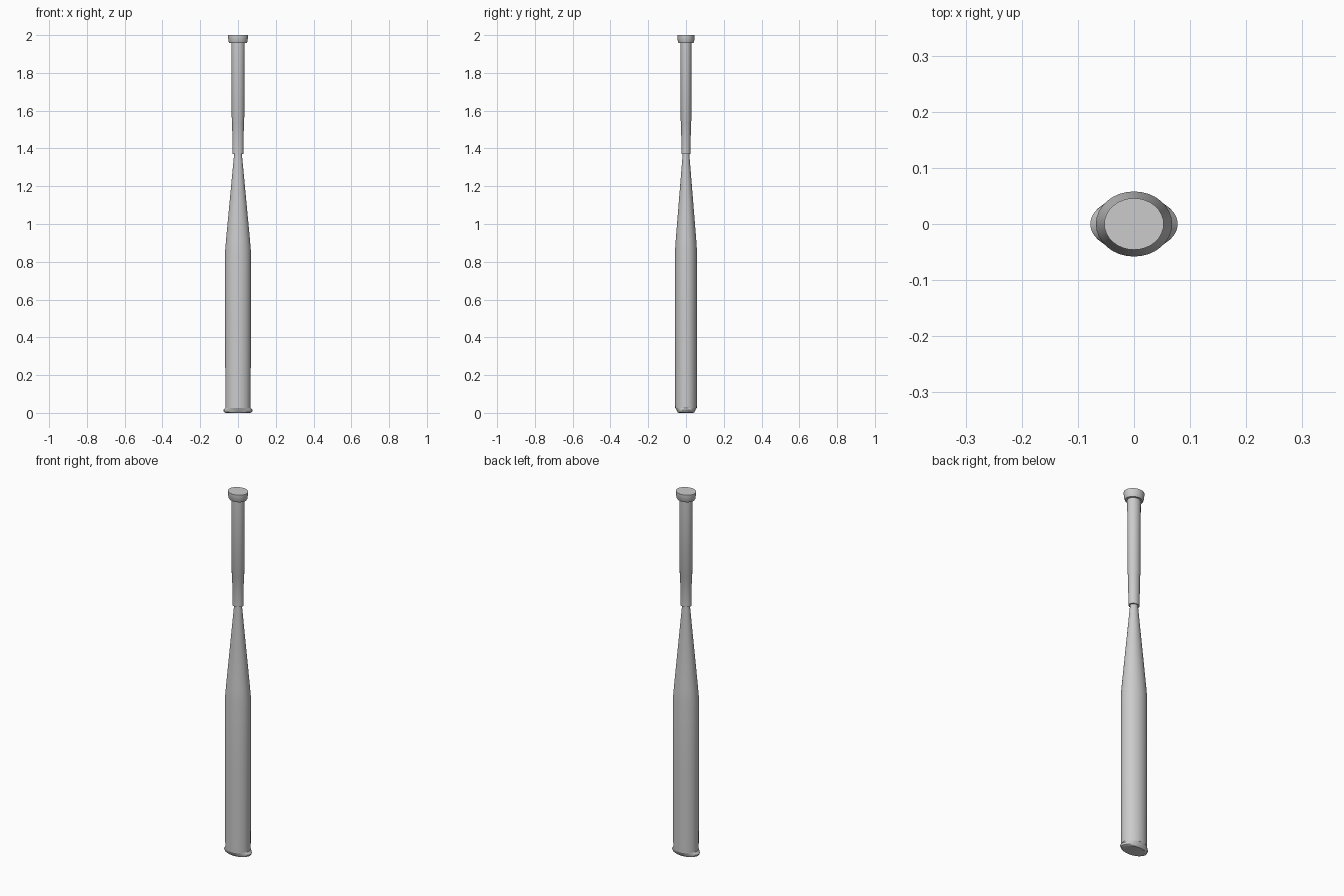
import bpy, bmesh, math

if "Cube" in bpy.data.objects:
    bpy.data.objects.remove(bpy.data.objects["Cube"])

SIDES = 32


def lathe(name, rings, cap_bottom=True, cap_top=True):
    """Stack of elliptical rings (half width x, half depth y, z)."""
    bm = bmesh.new()
    loops = []
    for rx, ry, z in rings:
        loops.append([bm.verts.new((rx * math.cos(2 * math.pi * i / SIDES),
                                    ry * math.sin(2 * math.pi * i / SIDES), z))
                      for i in range(SIDES)])
    for a, b in zip(loops, loops[1:]):
        for i in range(SIDES):
            j = (i + 1) % SIDES
            bm.faces.new((a[i], a[j], b[j], b[i]))
    if cap_bottom:
        bm.faces.new(loops[0][::-1])
    if cap_top:
        bm.faces.new(loops[-1])
    bmesh.ops.recalc_face_normals(bm, faces=bm.faces)
    mesh = bpy.data.meshes.new(name)
    bm.to_mesh(mesh)
    bm.free()
    obj = bpy.data.objects.new(name, mesh)
    bpy.context.collection.objects.link(obj)
    bpy.ops.object.select_all(action='DESELECT')
    obj.select_set(True)
    bpy.context.view_layer.objects.active = obj
    bpy.ops.object.shade_smooth_by_angle(angle=math.radians(30))
    return obj


# Barrel tapering into the neck
lathe("barrel", [(.067, .057, .025), (.068, .058, .45), (.068, .058, .86),
                 (.063, .054, .92), (.021, .018, 1.365), (.021, .018, 1.38)])

# End cap: wide across x, pulled in across y
lathe("end_cap", [(.066, .040, 0), (.074, .045, .004), (.078, .049, .014),
                  (.067, .057, .027)])

# Grip sleeve: lower wrap and slightly thicker upper wrap
lathe("grip", [(.029, .024, 1.37), (.031, .026, 1.54), (.033, .028, 1.545),
               (.035, .030, 1.965)])

# Knob flaring towards the flat top
lathe("knob", [(.046, .039, 1.957), (.050, .043, 1.965), (.053, .046, 1.99),
               (.053, .046, 2.0)])
